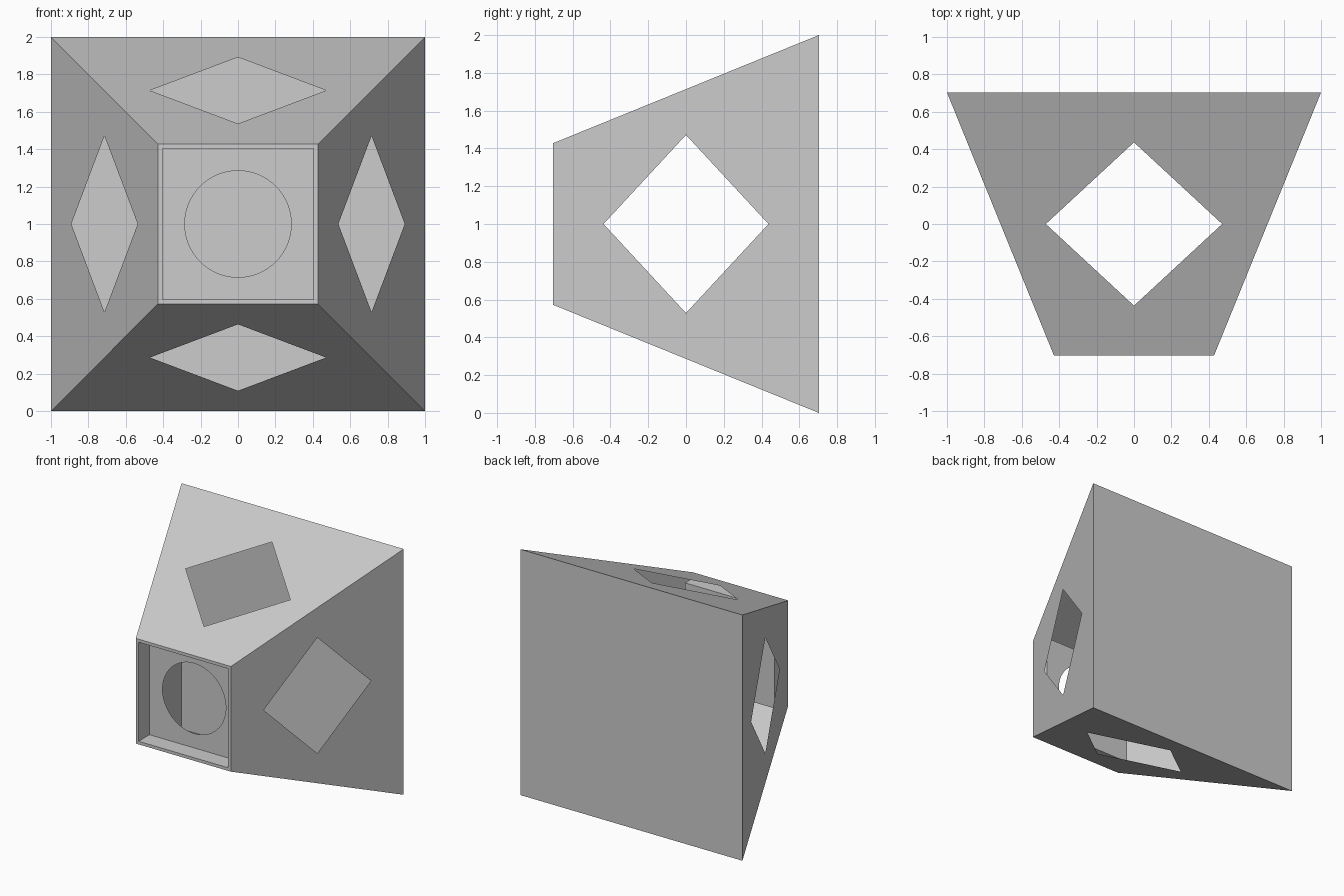
import bpy
import bmesh
from math import cos, sin, pi
from mathutils import Vector, Matrix

cube = bpy.data.objects.get("Cube")
if cube:
    bpy.data.objects.remove(cube)

BACK, FRONT = 0.703, -0.703      # y of the large and small ends
BIG, SMALL = 1.0, 0.428          # half widths of the two ends
RIM = 0.403                      # half width inside the front frame
PANEL = FRONT + 0.14             # y of the recessed panel
HOLE = 0.4714                    # half diagonal of the side openings
RADIUS = 0.285                   # round opening
CENTRE = Vector((0, 0, 1))

grey = bpy.data.materials.new("light_grey")
grey.use_nodes = True
colour = (0.604, 0.604, 0.604, 1)
grey.diffuse_color = colour
grey.node_tree.nodes["Principled BSDF"].inputs["Base Color"].default_value = colour


def square(half, y):
    """Corners of a square across the depth axis."""
    return [Vector((sx * half, y, sz * half)) for sx, sz in ((-1, -1), (1, -1), (1, 1), (-1, 1))]


def ring(radius, y, sides):
    return [Vector((radius * cos(2 * pi * i / sides), y, radius * sin(2 * pi * i / sides)))
            for i in range(sides)]


def sheet(bm, loops, facing):
    """Flat face bounded by the first loop, with the other loops left open."""
    edges = []
    for loop in loops:
        verts = [bm.verts.new(p) for p in loop]
        edges += [bm.edges.new((v, verts[i - 1])) for i, v in enumerate(verts)]
    made = bmesh.ops.triangle_fill(bm, edges=edges, use_beauty=True, normal=facing)
    for f in made["geom"]:
        if isinstance(f, bmesh.types.BMFace):
            f.normal_update()
            if f.normal.dot(facing) < 0:
                f.normal_flip()


def finish(bm, name):
    bmesh.ops.remove_doubles(bm, verts=bm.verts, dist=0.0001)
    mesh = bpy.data.meshes.new(name)
    bm.to_mesh(mesh)
    bm.free()
    mesh.materials.append(grey)
    obj = bpy.data.objects.new(name, mesh)
    obj.location = CENTRE
    bpy.context.collection.objects.link(obj)


# Hollow tapered body: four sloping sides, each with a square opening on its point
body = bmesh.new()
big, small = square(BIG, BACK), square(SMALL, FRONT)
top = [big[3], big[2], small[2], small[3]]
slope = (big[3] - small[3])
slope.x = 0
slope.normalize()
middle = Vector((0, 0, (BIG + SMALL) / 2))
across = Vector((1, 0, 0))
opening = [middle + d * HOLE for d in (across, slope, -across, -slope)]
outward = across.cross(slope)
for k in range(4):
    turn = Matrix.Rotation(k * pi / 2, 3, 'Y')
    sheet(body, [[turn @ p for p in loop] for loop in (top, opening)], turn @ outward)
sheet(body, [big], Vector((0, 1, 0)))
finish(body, "body_shell")

# Narrow front frame
forward = Vector((0, -1, 0))
frame = bmesh.new()
sheet(frame, [small, square(RIM, FRONT)], forward)
finish(frame, "front_frame")

# Inner walls of the front recess
walls = bmesh.new()
near, far = square(RIM, FRONT), square(RIM, PANEL)
for i in range(4):
    facing = -(near[i] + near[i - 1])
    facing.y = 0
    sheet(walls, [[near[i - 1], near[i], far[i], far[i - 1]]], facing.normalized())
finish(walls, "recess_walls")

# Recessed panel with its round opening
panel = bmesh.new()
sheet(panel, [far, ring(RADIUS, PANEL, 64)], forward)
finish(panel, "recessed_panel")
